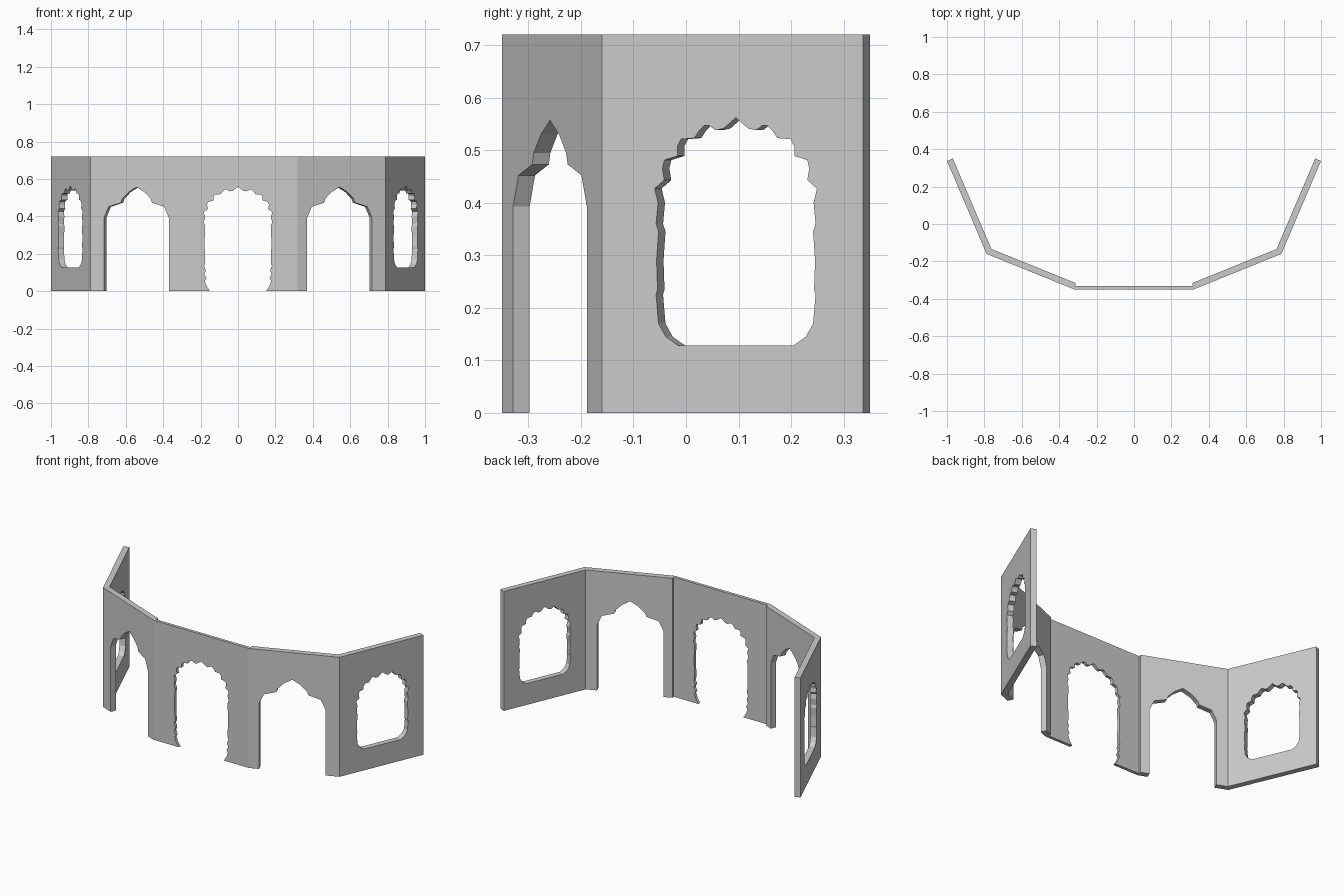
import bpy, bmesh, math
from mathutils import Vector
from mathutils.geometry import tessellate_polygon

if "Cube" in bpy.data.objects:
    bpy.data.objects.remove(bpy.data.objects["Cube"])

H = 0.72   # wall height


def mirrored(half):
    """Half profile (bottom to apex, right side) -> full outline, right to left."""
    return half + [(-u, z) for u, z in reversed(half) if u > 1e-6]


def panel(name, p0, p1, thick, mitre0, mitre1, opening, centre, door, mirror):
    """Upright wall panel from p0 to p1 (outer face) pierced by an opening."""
    a, b = Vector(p0), Vector(p1)
    length = (b - a).length
    d = (b - a) / length
    n = Vector((-d.y, d.x))                      # points to the inner side
    hole = [(centre + u, z) for u, z in opening]
    frame = [(0, 0), (length, 0), (length, H), (0, H)]
    if door:                                     # opening reaches the floor
        loops = [[(0, 0)] + hole[::-1] + frame[1:]]
    else:
        loops = [frame, hole]
    flat = [p for l in loops for p in l]
    tris = tessellate_polygon([[Vector((u, z, 0)) for u, z in l] for l in loops])
    verts = []
    for depth in (0, thick):
        for u, z in flat:
            if u < 1e-6:
                u += depth * math.tan(mitre0)
            elif u > length - 1e-6:
                u -= depth * math.tan(mitre1)
            p = a + d * u + n * depth
            verts.append((p.x, p.y, z))
    N = len(flat)
    faces = [tuple(t) for t in tris] + [tuple(i + N for i in reversed(t)) for t in tris]
    start = 0
    for l in loops:
        for i in range(len(l)):
            i0, i1 = start + i, start + (i + 1) % len(l)
            faces.append((i0, i1, i1 + N, i0 + N))
        start += len(l)
    me = bpy.data.meshes.new(name)
    me.from_pydata(verts, [], faces)
    bm = bmesh.new()
    bm.from_mesh(me)
    bmesh.ops.recalc_face_normals(bm, faces=bm.faces)
    bmesh.ops.dissolve_limit(bm, angle_limit=0.002, verts=bm.verts, edges=bm.edges)
    bm.to_mesh(me)
    bm.free()
    ob = bpy.data.objects.new(name, me)
    bpy.context.collection.objects.link(ob)
    if mirror:
        ob.modifiers.new("mirror", 'MIRROR').use_axis[0] = True
    return ob


# Scalloped arch head shared by the window and the central doorway
scallop = [(0.161, 0.400), (0.168, 0.427), (0.148, 0.443), (0.152, 0.465),
           (0.148, 0.481), (0.121, 0.489), (0.121, 0.508), (0.113, 0.521),
           (0.086, 0.523), (0.076, 0.537), (0.065, 0.547), (0.055, 0.547),
           (0.042, 0.538), (0.026, 0.541), (0, 0.562)]

# Window: rounded lower corners, lightly waved jambs
window = mirrored([(0.119, 0.128), (0.145, 0.145), (0.160, 0.170), (0.165, 0.225),
                   (0.162, 0.235), (0.164, 0.290), (0.160, 0.345),
                   (0.165, 0.360)] + scallop)

# Central doorway: jambs with small lobes and flared feet
door = mirrored([(0.150, 0), (0.168, 0.028), (0.178, 0.055), (0.168, 0.068),
                 (0.180, 0.090), (0.172, 0.112), (0.181, 0.135), (0.175, 0.150),
                 (0.179, 0.260), (0.175, 0.350), (0.183, 0.368)]
                + [(u * 1.09, z - 0.004) for u, z in scallop])

# Pointed side archway
arch = mirrored([(0.187, 0), (0.187, 0.393), (0.160, 0.452), (0.090, 0.473),
                 (0.082, 0.495), (0.046, 0.530), (0, 0.557)])

# Corner points of the plan (outer face, right half)
A, B, C = (0.318, -0.35), (0.788, -0.16), (1.0, 0.337)
ab = math.atan2(B[1] - A[1], B[0] - A[0])
bc = math.atan2(C[1] - B[1], C[0] - B[0])
m1, m2 = ab / 2, (bc - ab) / 2

panel("centre_wall", (-A[0], A[1]), A, 0.018, m1, m1, door, A[0], True, False)
panel("archway_walls", A, B, 0.034, m1, m2, arch, 0.243, True, True)
panel("window_walls", B, C, 0.034, m2, 0, window, 0.277, False, True)
